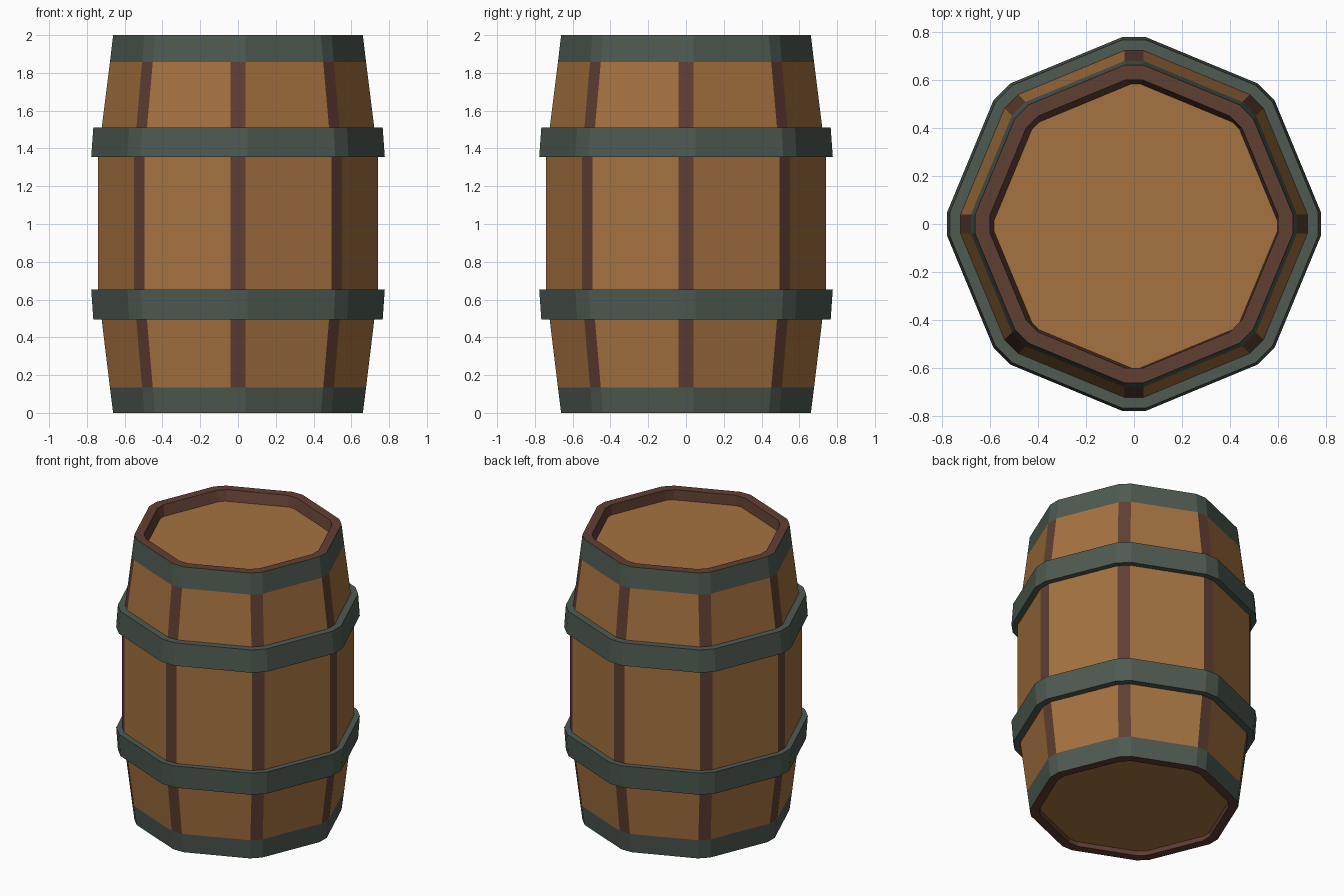
import bpy, bmesh, math
from mathutils import Matrix, Vector

if "Cube" in bpy.data.objects:
    bpy.data.objects.remove(bpy.data.objects["Cube"])


def material(name, rgb):
    m = bpy.data.materials.new(name)
    lin = [((c / 255 + 0.055) / 1.055) ** 2.4 for c in rgb]
    m.diffuse_color = (*lin, 1)
    m.use_nodes = True
    m.node_tree.nodes["Principled BSDF"].inputs["Base Color"].default_value = m.diffuse_color
    return m


WOOD = material("oak wood", (165, 114, 64))
DARK = material("dark brown wood", (96, 62, 50))
IRON = material("green grey iron", (78, 90, 81))


def ring(bm, r, w, z, dx=0, dy=0):
    """Octagon with narrow flats (half width w) at each corner: 16 vertices."""
    verts = []
    for k in range(8):
        rot = Matrix.Rotation(k * math.pi / 4, 3, 'Z')
        for s in (-w, w):
            verts.append(bm.verts.new(rot @ Vector((r, s, 0)) + Vector((dx, dy, z))))
    return verts


def loft(name, profile, mats, rule, closed=False, caps=False):
    """Skin rings (r, w, z); rule(segment, side) gives the material index."""
    bm = bmesh.new()
    rings = [ring(bm, *p) for p in profile]
    n = len(rings)
    for i in range(n if closed else n - 1):
        a, b = rings[i], rings[(i + 1) % n]
        for j in range(16):
            k = (j + 1) % 16
            f = bm.faces.new((a[j], a[k], b[k], b[j]))
            f.material_index = rule(i, j)
    if caps:
        bm.faces.new(rings[0][::-1])
        bm.faces.new(rings[-1])
    bmesh.ops.recalc_face_normals(bm, faces=bm.faces)
    me = bpy.data.meshes.new(name)
    bm.to_mesh(me)
    bm.free()
    ob = bpy.data.objects.new(name, me)
    bpy.context.collection.objects.link(ob)
    for m in mats:
        me.materials.append(m)
    return ob


# Barrel body: recessed lids, rims, flush end hoops, planks with dark corner strips
body = [(0.597, 0.03, 0.03), (0.60, 0.035, 0), (0.661, 0.04, 0),
        (0.678, 0.04, 0.135), (0.74, 0.04, 0.645), (0.74, 0.04, 1.36),
        (0.678, 0.04, 1.857), (0.661, 0.04, 2.0), (0.60, 0.035, 2.0),
        (0.59, 0.02, 1.93, 0.007, -0.008)]


def body_rule(seg, side):
    if seg in (0, 1, 7, 8):
        return 1                      # rims
    if seg in (2, 6):
        return 2                      # end hoops
    return 1 if side % 2 == 0 else 0  # strips and planks


loft("barrel_body", body, [WOOD, DARK, IRON], body_rule, caps=True)

# Raised middle hoops, each wider towards the middle of the barrel
for name, z0, z1, r0, r1 in (("lower_hoop", 0.495, 0.652, 0.766, 0.777),
                             ("upper_hoop", 1.355, 1.51, 0.777, 0.766)):
    loft(name, [(r0, 0.05, z0), (r1, 0.05, z1), (0.70, 0.04, z1), (0.70, 0.04, z0)],
         [IRON], lambda i, j: 0, closed=True)
